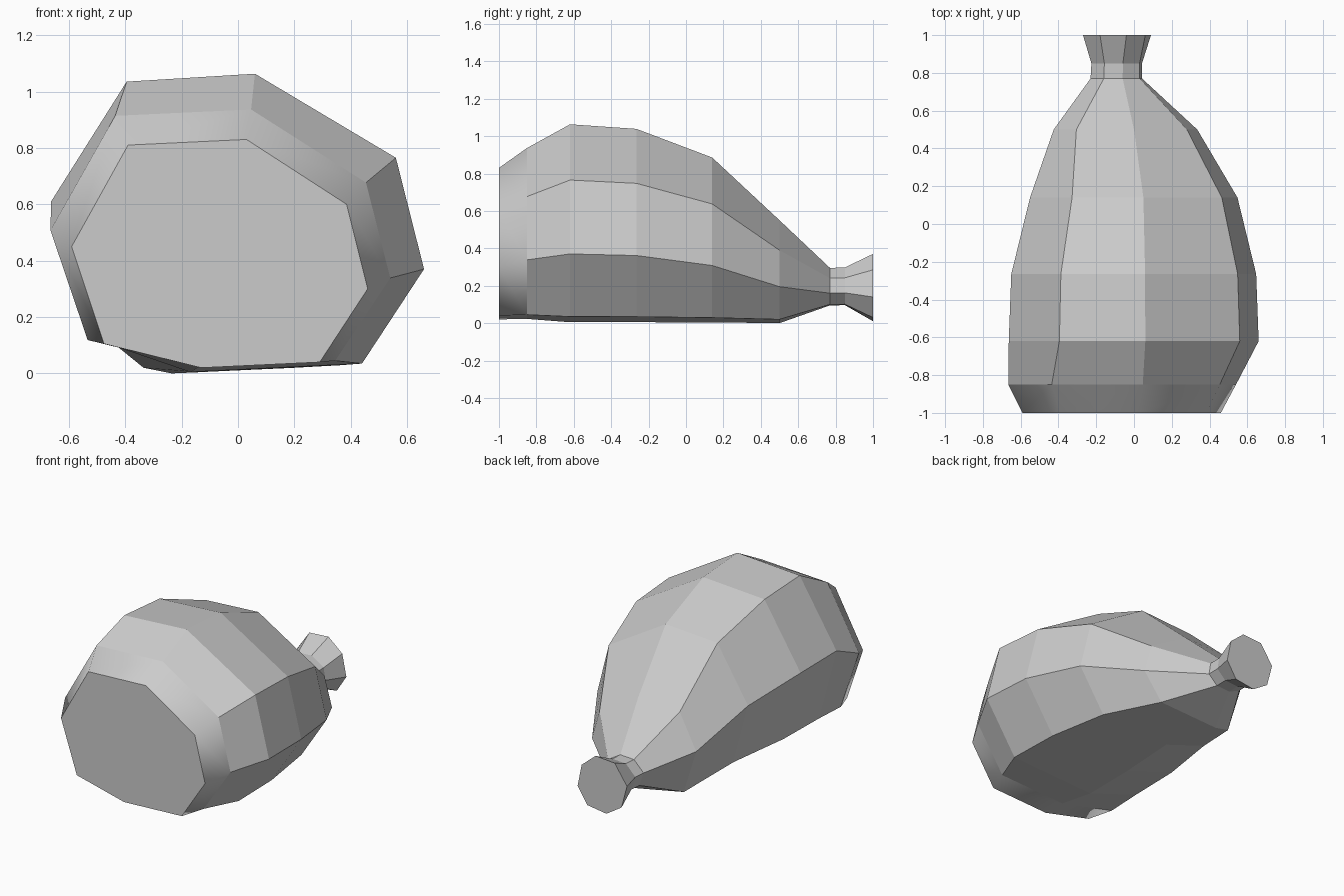
import bpy
import bmesh

# Remove the default object
default_cube = bpy.data.objects.get("Cube")
if default_cube:
    bpy.data.objects.remove(default_cube, do_unlink=True)


def make_material(name, color):
    material = bpy.data.materials.new(name)
    material.use_nodes = True
    material.diffuse_color = color
    shader = next(node for node in material.node_tree.nodes if node.type == "BSDF_PRINCIPLED")
    shader.inputs["Base Color"].default_value = color
    return material


def section(profile, y, scale_x=1.0, scale_z=1.0, shift_x=0.0):
    """Place an eight sided (x, z) profile at depth y."""
    return [(x * scale_x + shift_x, y, z * scale_z) for x, z in profile]


def loft(name, sections, material, smooth_bands=()):
    """Skin a row of matching sections and close both ends."""
    bm = bmesh.new()
    rings = [[bm.verts.new(point) for point in ring] for ring in sections]
    for band, (near, far) in enumerate(zip(rings, rings[1:])):
        count = len(near)
        for i in range(count):
            j = (i + 1) % count
            face = bm.faces.new((near[i], near[j], far[j], far[i]))
            face.smooth = band in smooth_bands
    bm.faces.new(rings[0])
    bm.faces.new(rings[-1])
    bmesh.ops.recalc_face_normals(bm, faces=bm.faces[:])
    mesh = bpy.data.meshes.new(name)
    bm.to_mesh(mesh)
    bm.free()
    mesh.materials.append(material)
    sack = bpy.data.objects.new(name, mesh)
    bpy.context.collection.objects.link(sack)
    return sack


# Profiles run clockwise from the upper right-hand corner of the sack
base = [(-.39, .81), (.03, .83), (.385, .6), (.46, .3),
        (.29, .04), (-.13, .02), (-.475, .105), (-.59, .45)]
belly = [(-.395, 1.035), (.06, 1.063), (.56, .765), (.66, .37),
         (.44, .035), (-.17, .005), (-.535, .13), (-.663, .61)]
shoulder = [(-.305, .54), (0, .55), (.28, .39), (.335, .195),
            (.2, .02), (-.235, 0), (-.335, .02), (-.425, .31)]
neck = [(-.16, .29), (-.06, .295), (.03, .24), (.043, .16),
        (-.02, .1), (-.12, .095), (-.2, .13), (-.23, .22)]
mouth = [(-.18, .36), (-.04, .37), (.06, .285), (.09, .14),
         (.02, .03), (-.12, .01), (-.23, .08), (-.27, .23)]

# Body: flat base, rounded rim, wide belly, pinched neck and flared mouth
canvas = make_material("plain grey", (0.6, 0.6, 0.6, 1))
loft("sack_body", [
    section(base, -1),
    section(base, -.85, 1.148, 1.128, .012),
    section(belly, -.62),
    section(belly, -.265, .98, .977),
    section(belly, .14, .83, .833),
    section(shoulder, .5),
    section(neck, .77),
    section(neck, .85, .98, 1.01),
    section(mouth, 1),
], canvas, smooth_bands=(0,))
